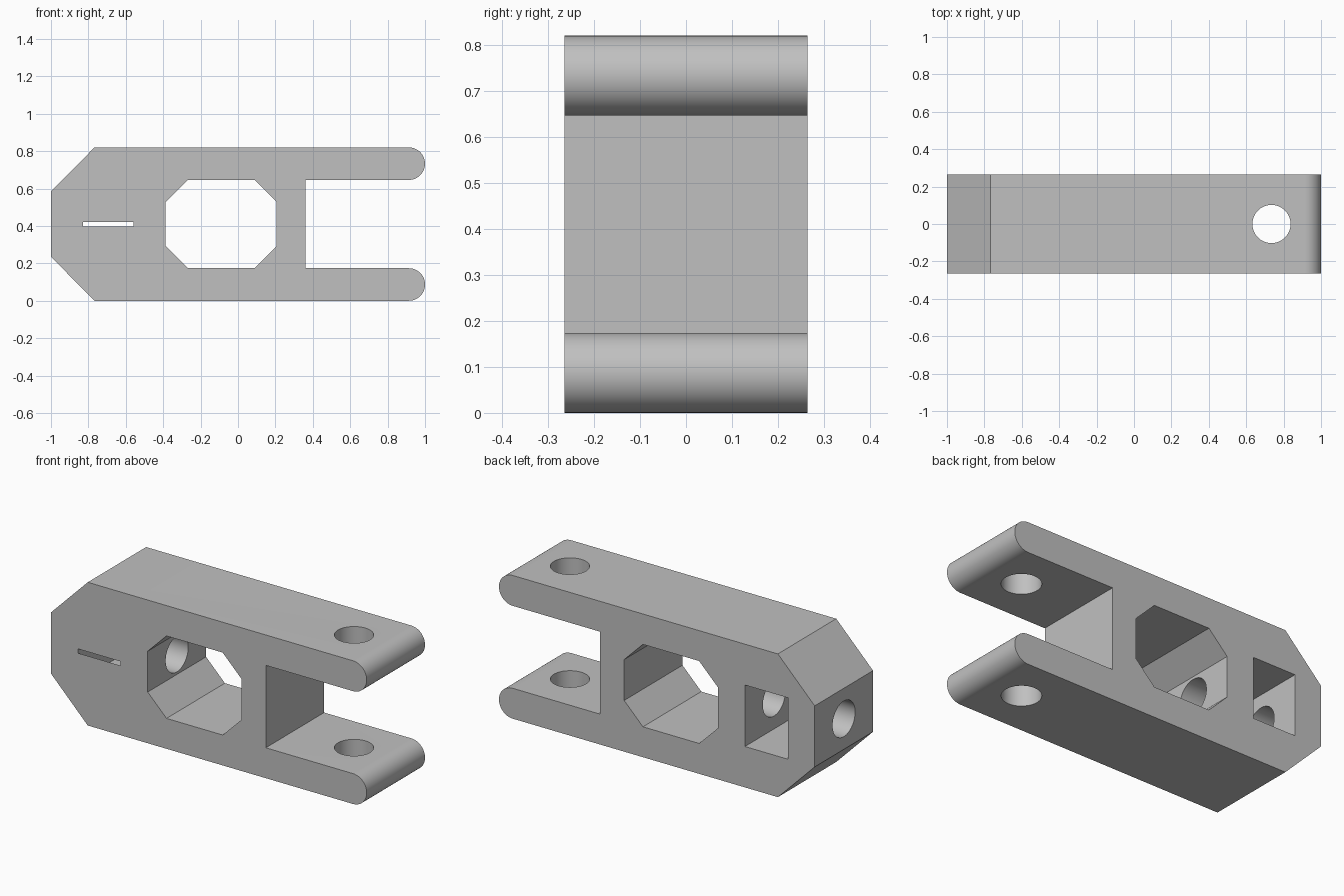
import bpy, bmesh, math
from mathutils import Matrix

if "Cube" in bpy.data.objects:
    bpy.data.objects.remove(bpy.data.objects["Cube"], do_unlink=True)

HALF_Y, HEIGHT, ARM = 0.264, 0.82, 0.174
MID = HEIGHT / 2

grey = bpy.data.materials.new("light_grey")
grey.use_nodes = True
colour = (0.53, 0.53, 0.53, 1)
grey.diffuse_color = colour
grey.node_tree.nodes["Principled BSDF"].inputs["Base Color"].default_value = colour


def add_object(name, bm):
    bmesh.ops.recalc_face_normals(bm, faces=bm.faces)
    mesh = bpy.data.meshes.new(name)
    bm.to_mesh(mesh)
    bm.free()
    mesh.materials.append(grey)
    obj = bpy.data.objects.new(name, mesh)
    bpy.context.collection.objects.link(obj)
    return obj


def prism(name, points, offset):
    """Extrude a closed outline of 3D points along an offset."""
    bm = bmesh.new()
    face = bm.faces.new([bm.verts.new(p) for p in points])
    new = bmesh.ops.extrude_face_region(bm, geom=[face])["geom"]
    bmesh.ops.translate(bm, vec=offset, verts=[v for v in new if isinstance(v, bmesh.types.BMVert)])
    return add_object(name, bm)


def rod(name, radius, length, centre, axis):
    bm = bmesh.new()
    turn = Matrix.Rotation(math.pi / 2, 4, "Y") if axis == "X" else Matrix()
    bmesh.ops.create_cone(bm, cap_ends=True, segments=64, radius1=radius, radius2=radius,
                          depth=length, matrix=Matrix.Translation(centre) @ turn)
    return add_object(name, bm)


# Side outline: lower half with a rounded arm tip, mirrored for the upper half
r = ARM / 2
lower = [(-1, 0.235), (-0.767, 0)]
for i in range(25):
    a = -math.pi / 2 + math.pi * i / 24
    lower.append((1 - r + r * math.cos(a), r + r * math.sin(a)))
lower.append((0.361, ARM))
outline = lower + [(x, HEIGHT - z) for x, z in reversed(lower)]
body = prism("clevis_body", [(x, -HALF_Y, z) for x, z in outline], (0, 2 * HALF_Y, 0))

# Eight-sided window through the middle
cx, hw, hh, c = -0.09, 0.297, 0.236, 0.119
corner = [(hw, hh - c), (hw - c, hh)]
quarter = corner + [(-x, z) for x, z in reversed(corner)]
window = quarter + [(-x, -z) for x, z in quarter]
cutters = [prism("window_cutter", [(cx + x, -0.5, MID + z) for x, z in window], (0, 1, 0))]

# Nut pocket open at the back, its pointed floor just breaking the front
w, tip = 0.176, -0.271
shoulder = tip + w / math.sqrt(3)
pocket = [(0.5, -w), (shoulder, -w), (tip, 0), (shoulder, w), (0.5, w)]
cutters.append(prism("nut_pocket_cutter", [(-0.83, y, MID + z) for y, z in pocket], (0.272, 0, 0)))

# Bolt hole along the body and pin hole through both arms
cutters.append(rod("bolt_hole_cutter", 0.102, 1.0, (-0.7, 0, MID), "X"))
cutters.append(rod("pin_hole_cutter", 0.102, 2.0, (0.735, 0, MID), "Z"))

bpy.ops.object.select_all(action="DESELECT")
bpy.context.view_layer.objects.active = body
body.select_set(True)
for cutter in cutters:
    cutter.hide_render = True
    mod = body.modifiers.new(cutter.name, "BOOLEAN")
    mod.operation, mod.solver, mod.object = "DIFFERENCE", "EXACT", cutter
    bpy.ops.object.modifier_apply(modifier=mod.name)
    bpy.data.objects.remove(cutter, do_unlink=True)

bpy.ops.object.shade_smooth_by_angle(angle=math.radians(30))
